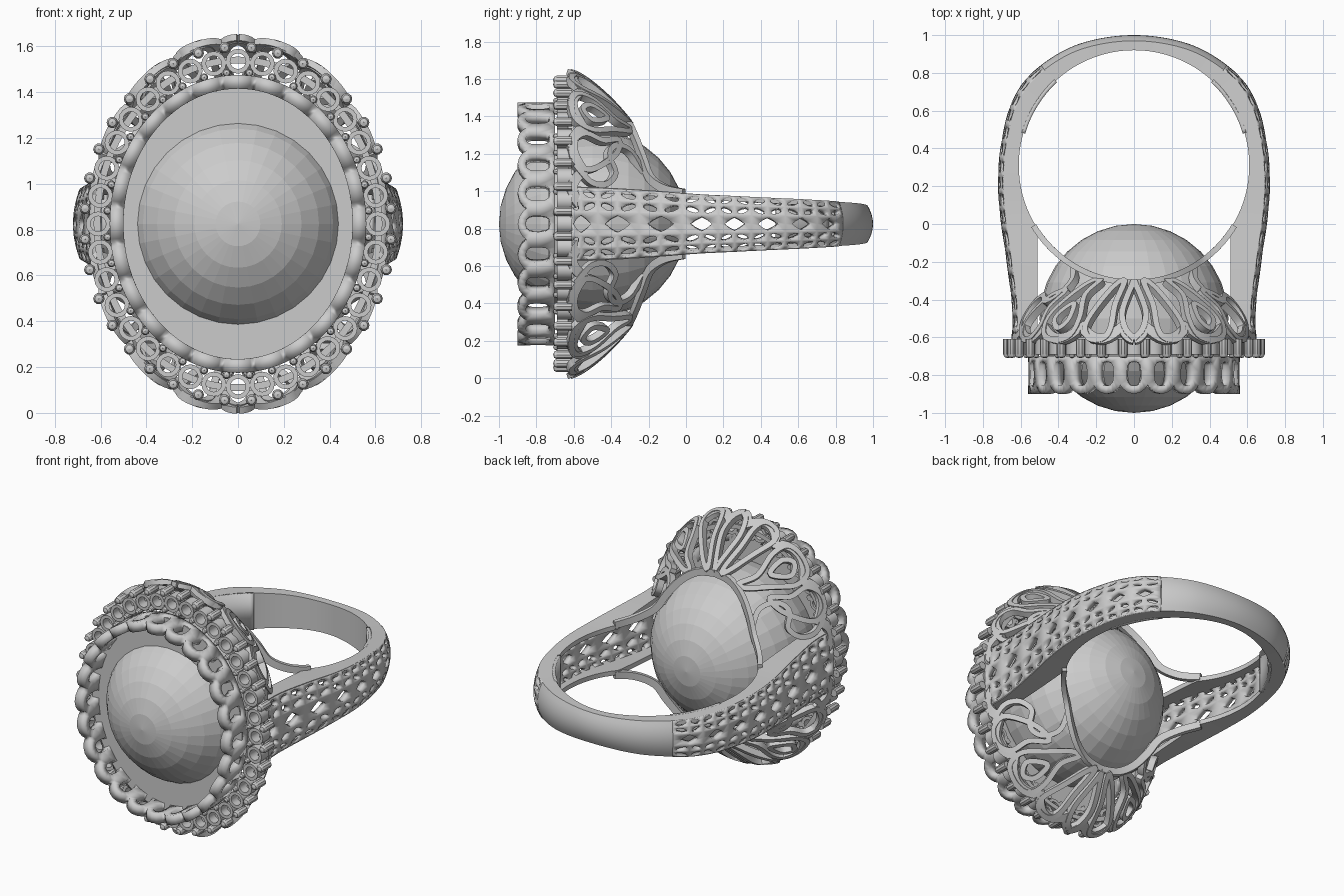
import bpy, bmesh
from math import sin, cos, pi, radians, sqrt, atan2, copysign
from mathutils import Vector

if "Cube" in bpy.data.objects:
    bpy.data.objects.remove(bpy.data.objects["Cube"])

CZ = 0.825            # height of the ring's symmetry plane
FC, FR = 0.31, 0.61   # finger hole: centre y and radius


def make(name, V, F, mirror="", thick=0, smooth=True):
    me = bpy.data.meshes.new(name)
    me.from_pydata([tuple(v) for v in V], [], F)
    bm = bmesh.new()
    bm.from_mesh(me)
    bmesh.ops.remove_doubles(bm, verts=bm.verts, dist=1e-4)
    bmesh.ops.recalc_face_normals(bm, faces=bm.faces)
    bm.to_mesh(me)
    bm.free()
    ob = bpy.data.objects.new(name, me)
    bpy.context.collection.objects.link(ob)
    ob.location.z = CZ
    if mirror:
        m = ob.modifiers.new("mirror", "MIRROR")
        m.use_axis = ("X" in mirror, False, "Z" in mirror)
    if thick:
        s = ob.modifiers.new("solid", "SOLIDIFY")
        s.thickness, s.offset = thick, 0
    if smooth:
        bpy.ops.object.select_all(action="DESELECT")
        ob.select_set(True)
        bpy.context.view_layer.objects.active = ob
        bpy.ops.object.shade_smooth_by_angle(angle=radians(30))
    return ob


def cr(P, t, closed=False):
    """Point on a Catmull-Rom spline through P."""
    n = len(P)
    i = int(t) if closed else min(int(t), n - 2)
    f = t - i
    g = lambda k: Vector(P[k % n] if closed else P[max(0, min(n - 1, k))])
    a, b, c, d = g(i - 1), g(i), g(i + 1), g(i + 2)
    return 0.5 * (2 * b + (c - a) * f + (2 * a - 5 * b + 4 * c - d) * f * f
                  + (3 * b - a - 3 * c + d) * f ** 3)


def spl(P, k=5, closed=False):
    n = len(P) if closed else len(P) - 1
    return [cr(P, i / k, closed) for i in range(n * k + (0 if closed else 1))]


def strips(V, F, rings, closed):
    """Join successive section loops with quads."""
    o, k, n = len(V), len(rings[0]), len(rings)
    for r in rings:
        V += r
    for i in range(n if closed else n - 1):
        for j in range(k):
            a, b = o + i * k, o + (i + 1) % n * k
            F.append((a + j, a + (j + 1) % k, b + (j + 1) % k, b + j))
    if not closed:
        F.append(tuple(range(o, o + k)))
        F.append(tuple(range(o + (n - 1) * k, o + n * k)))


def ribbon(V, F, pts, nrm, w, t, closed=False):
    """Flat wire of width w and thickness t along pts."""
    n, rings = len(pts), []
    for i, p in enumerate(pts):
        a = pts[(i - 1) % n] if closed else pts[max(i - 1, 0)]
        b = pts[(i + 1) % n] if closed else pts[min(i + 1, n - 1)]
        N = nrm[i].normalized() * t / 2
        S = (b - a).cross(N).normalized() * w / 2
        rings.append([p + S + N, p - S + N, p - S - N, p + S - N])
    strips(V, F, rings, closed)


def pierced(V, F, outline, fmap, rx, ry, p, shear=0, centre=(0.5, 0.5)):
    """Cell in unit coordinates with a superellipse window."""
    o, n, hole = len(V), len(outline), []
    for u, v in outline:
        a = atan2((v - centre[1]) / ry, (u - centre[0]) / rx)
        r = (abs(cos(a)) ** p + abs(sin(a)) ** p) ** (-1 / p)
        hv = r * sin(a) * ry
        hole.append((centre[0] + r * cos(a) * rx + shear * hv, centre[1] + hv))
    V += [fmap(*q) for q in outline] + [fmap(*q) for q in hole]
    F += [(o + i, o + (i + 1) % n, o + n + (i + 1) % n, o + n + i) for i in range(n)]


def lathe(V, F, x, z, prof, seg, closed=False):
    """Turn (radius, y) profile about a y-parallel axis."""
    strips(V, F, [[Vector((x + r * cos(2 * pi * i / seg), y, z + r * sin(2 * pi * i / seg)))
                   for r, y in prof] for i in range(seg)], True)


# centre stone
bpy.ops.mesh.primitive_uv_sphere_add(segments=32, ring_count=16, radius=0.5,
                                     location=(0, -0.5, CZ), rotation=(pi / 2, 0, 0))
bpy.context.object.name = "centre_stone"

# oval plate behind the bezel
V, F = [], []
strips(V, F, [[Vector((a * cos(t), y, b * sin(t))) for a, b, y in
               ((.40, .40, -.735), (.545, .635, -.735), (.545, .635, -.70), (.40, .40, -.70))]
              for t in [2 * pi * i / 96 for i in range(96)]], True)
make("bezel_plate", V, F)

# scalloped bezel wall with arched windows
arc = [(u, .76 + .24 * sin(pi * u) ** .7) for u in (.9, .72, .5, .28, .1)]
cell = [(0, 0), (.25, 0), (.5, 0), (.75, 0), (1, 0), (1, .4), (1, .76)] + arc + [(0, .76), (0, .4)]
V, F = [], []
for i in range(24):
    def bez(u, v):
        t = 2 * pi * (i + u - .5) / 24
        return Vector((.53 * cos(t), -.70 - .2 * v, .62 * sin(t)))
    pierced(V, F, cell, bez, .25, .32, 3, centre=(.5, .46))
make("scalloped_bezel", V, F, thick=.06)

# halo of small collets with prongs between them
V, F, V2, F2 = [], [], [], []
NH = 36
for i in range(NH):
    t, h = 2 * pi * i / NH, 2 * pi * (i + .5) / NH
    lathe(V, F, .61 * cos(t), .71 * sin(t),
          [(.034, -.69), (.054, -.69), (.054, -.61), (.034, -.61)], 16)
    for a, b, r in ((.67, .772, .025), (.572, .662, .018)):
        lathe(V2, F2, a * cos(h), b * sin(h),
              [(.001, -.61), (r, -.61), (r, -.69), (r * .7, -.705), (.001, -.71)], 10)
make("halo_collets", V, F)
make("halo_prongs", V2, F2)
V, F = [], []
ts = [2 * pi * i / 96 for i in range(96)]
ribbon(V, F, [Vector((.615 * cos(t), -.615, .715 * sin(t))) for t in ts],
       [Vector((0, 1, 0))] * 96, .03, .03, True)
make("halo_back_rail", V, F)


# domed openwork gallery, drawn as (angle, depth) curves on the dome
def dome(th, s):
    k = abs(s) ** 1.5
    t = radians(th)
    return Vector(((.64 - .19 * k) * cos(t), -.63 + .33 * s, (.81 - .275 * k) * sin(t)))


def dome_n(th, s):
    return (dome(th + .5, s) - dome(th - .5, s)).cross(dome(th, s + .02) - dome(th, s))


def on_dome(V, F, P, w, t, closed):
    Q = [(q[0], max(q[1], .01)) for q in P]
    ribbon(V, F, [dome(*q) for q in Q], [dome_n(*q) for q in Q], w, t, closed)


V, F = [], []
loops = [
    [(84, .97), (80, .6), (79, .25), (76, .07), (69, .06), (66, .25), (70, .55), (77, .85)],
    [(68, .98), (61, .75), (62, .4), (59, .12), (51, .04), (43, .12), (42, .4), (50, .7), (60, .93)],
    [(56, .6), (56, .35), (51, .22), (47, .35), (50, .5)],
    [(46, .8), (39, .55), (38, .25), (32, .06), (25, .08), (22, .3), (27, .55), (36, .75)],
]
for L in loops:
    on_dome(V, F, spl(L, 5, True), .032, .04, True)
for L in ([(90, .97), (86, .7), (84, .45), (86, .2), (90, .06)],
          [(23, .1), (17, .35), (18, .6), (25, .74), (33, .64), (41, .75), (45, 1.0), (37, 1.2)]):
    on_dome(V, F, spl(L, 6), .032, .04, False)
make("gallery_petals", V, F, "XZ")

# lobed outer rim of the gallery
V, F, rim = [], [], []
lobes = [96, 84, 64, 41, 21, 6]
for a, b in zip(lobes, lobes[1:]):
    for i in range(10):
        th = a + (b - a) * i / 10
        if th <= 90.01:
            rim.append((th, .06 + .2 * (1 - sin(pi * i / 10) ** .8)))
on_dome(V, F, rim, .055, .03, False)
make("gallery_rim", V, F, "XZ")

# inner collar arcs that follow the finger hole and run into the shank
V, F, P = [], [], []
for x, z in spl([(0, .535), (.12, .515), (.22, .45), (.3, .35), (.36, .25), (.45, .19), (.53, .165)], 4):
    P.append(Vector((x, FC - sqrt(.62 ** 2 - x * x), z)))
ribbon(V, F, P, [Vector((p.x, p.y - FC, 0)) for p in P], .045, .03)
make("inner_collar", V, F, "XZ")

# shank path: outer x, y and half width
path = [(.65, -.62, .2), (.645, -.45, .195), (.675, -.2, .18), (.71, .05, .16), (.72, .25, .15),
        (.70, .45, .14), (.645, .65, .13), (.53, .81, .12), (.3, .95, .11), (0, 1.0, .1), (-.3, .95, .11)]


def shank(u, v, d=0):
    p = cr(path, u)
    q = cr(path, u + .02) - cr(path, max(u - .02, 0))
    n = Vector((q.y, -q.x)).normalized() * (d + .03 * v * v)
    return Vector((p.x - n.x, p.y - n.y, v * p.z))


def inner(u, v):
    p = cr(path, u)
    if p.y > FC:
        d = Vector((p.x, p.y - FC)).normalized() * FR
        return Vector((d.x, d.y + FC, v * p.z))
    return Vector((max(.51, sqrt(max(0, FR ** 2 - (p.y - FC) ** 2))), p.y, v * p.z))


def rect(n, m):
    return ([(i / n, 0) for i in range(n)] + [(1, j / m) for j in range(m)]
            + [(1 - i / n, 1) for i in range(n)] + [(0, 1 - j / m) for j in range(m)])


# pierced outer face of the shank: diamonds down the middle, leaves beside
V, F = [], []
END = 7.2


def face_cell(u0, du, v0, dv, *hole):
    nu = 8 if du > .6 else 4
    pierced(V, F, rect(nu, 2), lambda u, v: shank(u0 + du * u, v0 + dv * v, .02), *hole)


for i in range(8):
    face_cell(i * .9, .9, -.3, .6, .30, .38, 1.15)
for i in range(16):
    for s in (1, -1):
        k = s * (1 if i % 2 else -1)
        face_cell(i * .45, .45, s * .3, s * .33, .30, .33, 1.6, .5 * k * s)
        face_cell(i * .45, .45, s * .63, s * .32, .32, .33, 1.6, -.5 * k * s)
make("shank_pierced_face", V, F, "X", .04)

# side rails of the shank
V, F, R = [], [], []
for i in range(49):
    u = END * i / 48
    a, b = shank(u, 1), inner(u, 1)
    dz = Vector((0, 0, .03))
    R.append([a, b, b - dz, a - dz])
strips(V, F, R, False)
make("shank_side_rails", V, F, "XZ")

# solid back of the band
V, F, R = [], [], []
for i in range(25):
    u = END + (9 - END) * i / 24
    R.append([shank(u, v / 4) for v in range(-4, 5)] + [inner(u, 1), inner(u, -1)])
strips(V, F, R, False)
F.pop()
make("shank_back", V, F, "X")

# inner lining towards the back
V, F, R = [], [], []
for i in range(17):
    u = 5.3 + (END - 5.3) * i / 16
    V += [inner(u, 1), inner(u, -1)]
F = [(2 * i, 2 * i + 1, 2 * i + 3, 2 * i + 2) for i in range(16)]
make("shank_lining", V, F, "X", .02)
